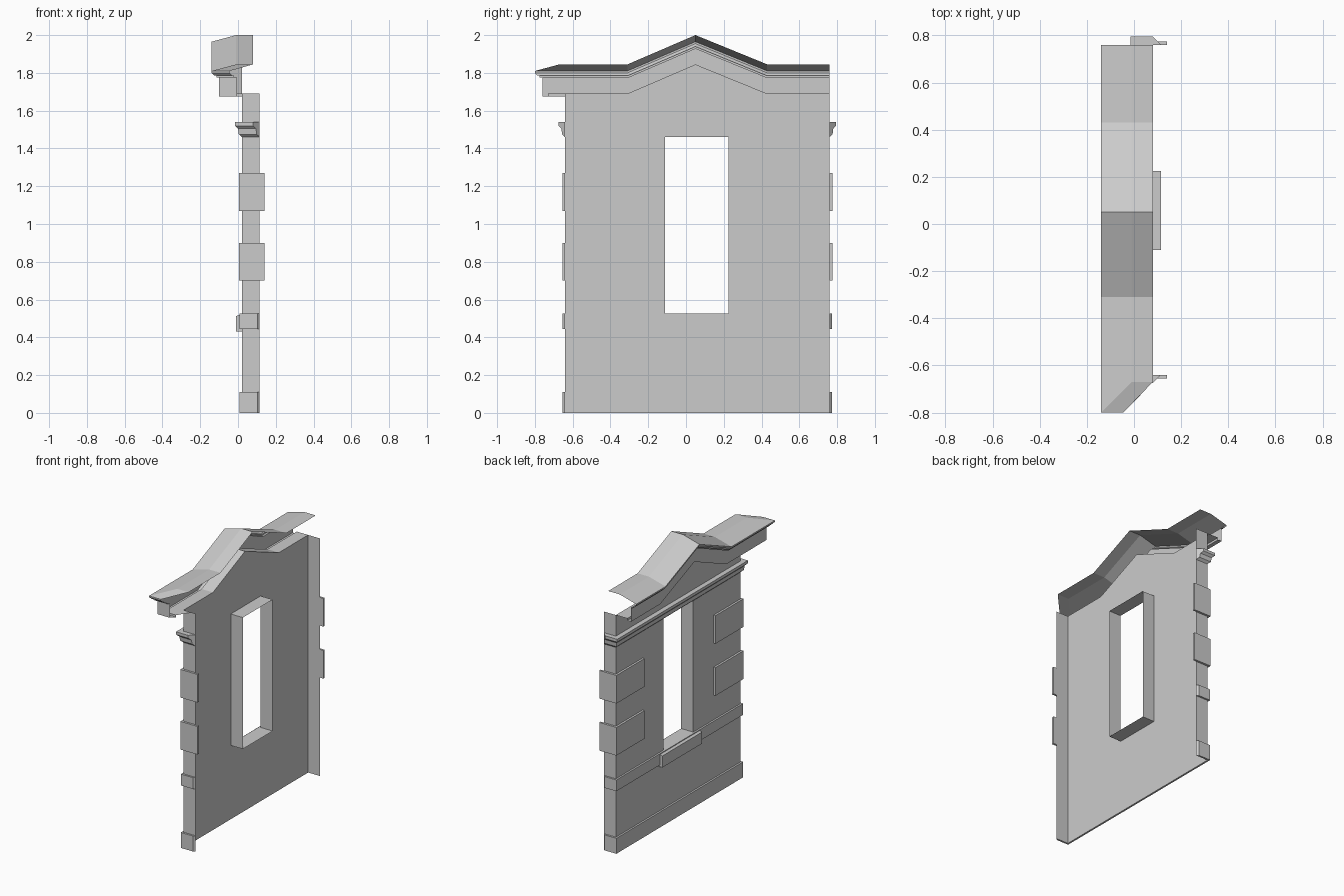
import bpy
import bmesh

cube = bpy.data.objects.get("Cube")
if cube:
    bpy.data.objects.remove(cube, do_unlink=True)

stone = bpy.data.materials.new("grey_stone")
stone.use_nodes = True
GREY = (0.6, 0.6, 0.6, 1)
stone.diffuse_color = GREY
stone.node_tree.nodes["Principled BSDF"].inputs["Base Color"].default_value = GREY

FACE, BACK = 0.02, 0.115            # facade plane and rear edge of the returns
Y0, Y1 = -0.64, 0.76                # wall ends
GABLE = (-0.31, 0.05, 0.43)         # foot, peak, foot
W0, W1, SILL, HEAD = -0.11, 0.225, 0.525, 1.46
WALL_TOP, RISE = 1.69, 0.155


def gable(y):
    """Height the gable adds at y."""
    a, peak, b = GABLE
    t = (y - a) / (peak - a) if y < peak else (b - y) / (b - peak)
    return RISE * max(0, t)


def make(name, bm):
    bmesh.ops.remove_doubles(bm, verts=bm.verts, dist=0.0001)
    bmesh.ops.recalc_face_normals(bm, faces=bm.faces)
    mesh = bpy.data.meshes.new(name)
    bm.to_mesh(mesh)
    bm.free()
    mesh.materials.append(stone)
    ob = bpy.data.objects.new(name, mesh)
    bpy.context.collection.objects.link(ob)
    return ob


def add_face(bm, points):
    bm.faces.new([bm.verts.new(p) for p in points])


def sweep(name, profile, stations, closed=False, caps=True):
    """Run a profile of (outward, height) points through the stations."""
    bm = bmesh.new()
    rows = []
    for place in stations:
        row = []
        for d, z in profile:
            x, y, lift = place(d)
            row.append(bm.verts.new((x, y, z + lift)))
        rows.append(row)
    n = len(profile)
    for r, s in zip(rows, rows[1:]):
        for i in range(n if closed else n - 1):
            j = (i + 1) % n
            bm.faces.new((r[i], r[j], s[j], s[i]))
    if caps:
        bm.faces.new(rows[0])
        bm.faces.new(rows[-1])
    return make(name, bm)


def corner(side):
    y = Y1 if side > 0 else Y0
    return lambda d: (FACE - d, y + side * d, 0)


def mitred_end(side, limit=BACK):
    y = Y1 if side > 0 else Y0
    return lambda d: (min(BACK - d, limit), y + side * d, 0)


def along(y, lift=0.0):
    return lambda d: (FACE - d, y, lift)


# Hollow wall: facade sheet, end returns and window reveal
bm = bmesh.new()
columns = sorted((Y0, Y1, W0, W1) + GABLE)
for a, b in zip(columns, columns[1:]):
    tops = (WALL_TOP + gable(a), WALL_TOP + gable(b))
    spans = [((0, 0), tops)]
    if a >= W0 and b <= W1:
        spans = [((0, 0), (SILL, SILL)), ((HEAD, HEAD), tops)]
    for low, high in spans:
        add_face(bm, ((FACE, a, low[0]), (FACE, b, low[1]),
                      (FACE, b, high[1]), (FACE, a, high[0])))
for y in (Y0, Y1):
    add_face(bm, ((FACE, y, 0), (BACK, y, 0), (BACK, y, WALL_TOP), (FACE, y, WALL_TOP)))
ring = ((W0, SILL), (W1, SILL), (W1, HEAD), (W0, HEAD))
for i, (ya, za) in enumerate(ring):
    yb, zb = ring[(i + 1) % 4]
    add_face(bm, ((FACE, ya, za), (FACE, yb, zb), (BACK, yb, zb), (BACK, ya, za)))
make("wall_shell", bm)

# Horizontal mouldings wrapping both ends
wrap = [mitred_end(-1), corner(-1), corner(1), mitred_end(1)]


def band(z0, z1, d):
    return [(0, z0), (d, z0), (d, z1), (0, z1)]


sweep("plinth_band", band(0, 0.11, 0.013), wrap)
sweep("string_course", band(0.445, 0.525, 0.013), wrap)
sweep("upper_cornice", [(0, 1.46), (0.016, 1.475), (0.02, 1.505), (0.035, 1.52),
                        (0.035, 1.54), (0, 1.54)], wrap)

# Window sill
sweep("window_sill", [(0, 0.43), (0.03, 0.43), (0.03, 0.512), (0, 0.525)],
      [along(-0.165), along(0.28)], closed=True)

# Corner blocks
for side, end in ((-1, Y0), (1, Y1)):
    label = "front" if side < 0 else "back"
    for level, z in (("lower", 0.7), ("upper", 1.07)):
        tail = lambda d, s=side, e=end: (0.14, e + s * d, 0)
        sweep(f"{label}_{level}_corner_block", band(z, z + 0.2, 0.015),
              [tail, corner(side), along(end - side * 0.3)], closed=True)

# Gabled roof, eaves and frieze as one hollow moulding
eaves = [(-0.06, 1.845), (0.03, 1.845), (0.16, 1.81), (0.16, 1.8), (0.145, 1.785),
         (0.135, 1.785), (0.135, 1.775), (0.12, 1.775), (0.12, 1.675),
         (0.09, 1.675), (0.09, WALL_TOP), (0, WALL_TOP)]
route = [mitred_end(-1, 0.08), corner(-1)]
route += [along(y, gable(y)) for y in GABLE] + [along(Y1)]
sweep("roof_and_frieze", eaves, route, caps=False)
